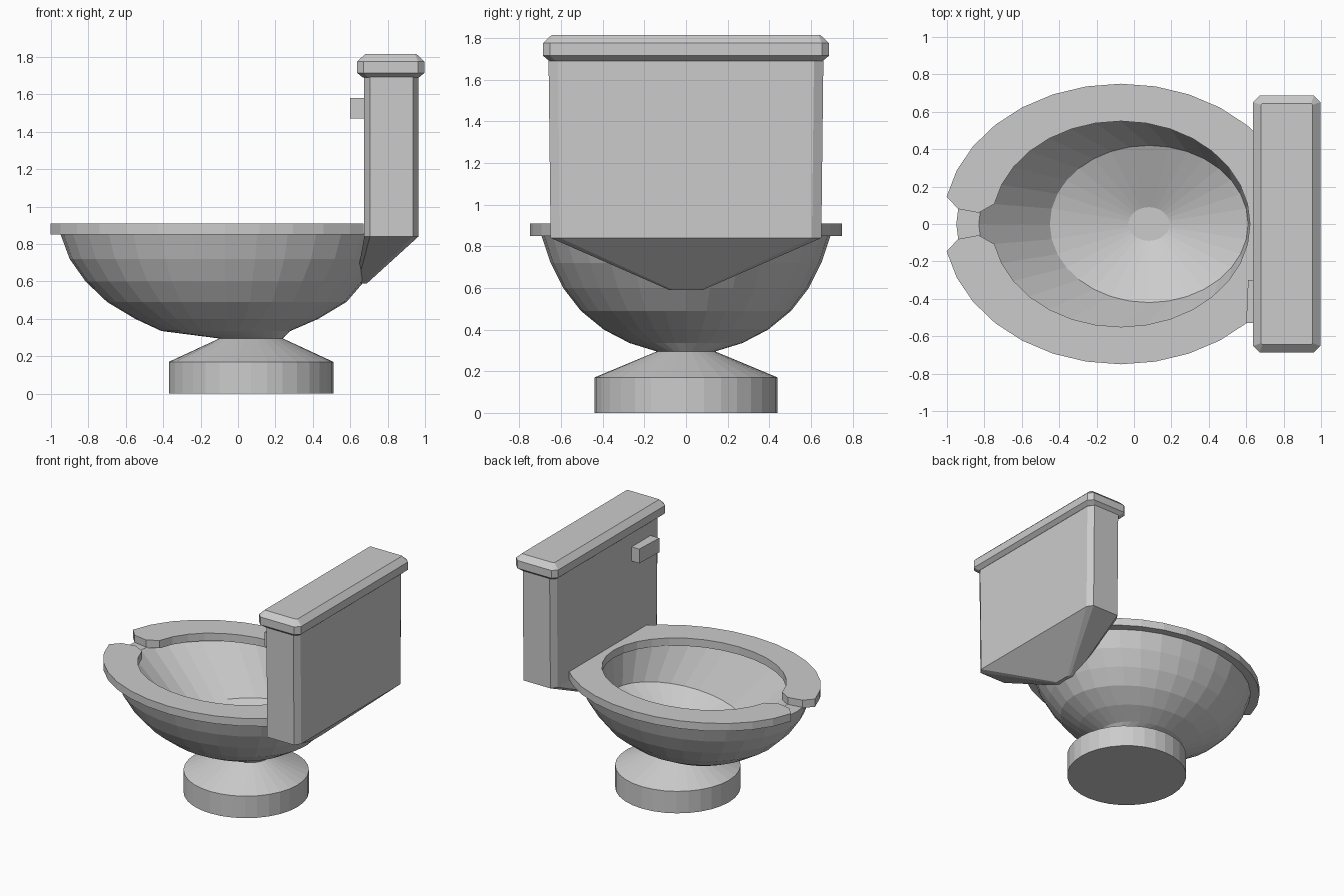
import bpy, bmesh
from math import sin, cos, pi

if "Cube" in bpy.data.objects:
    bpy.data.objects.remove(bpy.data.objects["Cube"])

N = 32


def loft(name, rings):
    """Skin a list of equal-length point rings and cap both ends."""
    bm = bmesh.new()
    loops = [[bm.verts.new(p) for p in ring] for ring in rings]
    for a, b in zip(loops, loops[1:]):
        n = len(a)
        for i in range(n):
            j = (i + 1) % n
            bm.faces.new((a[i], a[j], b[j], b[i]))
    bm.faces.new(loops[0])
    bm.faces.new(loops[-1])
    bmesh.ops.recalc_face_normals(bm, faces=bm.faces)
    mesh = bpy.data.meshes.new(name)
    bm.to_mesh(mesh)
    bm.free()
    obj = bpy.data.objects.new(name, mesh)
    bpy.context.collection.objects.link(obj)
    return obj


def oval(cx, a, b, z, tilt=0.0):
    ts = [2 * pi * i / N for i in range(N)]
    return [(cx + a * cos(t), b * sin(t), z + tilt * a * cos(t)) for t in ts]


def chamfered(x0, x1, y, z, cx, cy):
    """Rectangle with cut corners."""
    return [(x0 + cx, -y, z), (x1 - cx, -y, z), (x1, -y + cy, z), (x1, y - cy, z),
            (x1 - cx, y, z), (x0 + cx, y, z), (x0, y - cy, z), (x0, -y + cy, z)]


# Pedestal and hollow bowl, from the floor up the outside and down the inside
loft("pedestal_and_bowl", [oval(*r) for r in [
    (0.07, 0.44, 0.44, 0.0),
    (0.07, 0.44, 0.44, 0.17),
    (0.07, 0.17, 0.14, 0.295),
    (-0.065, 0.345, 0.27, 0.335),
    (-0.06, 0.49, 0.395, 0.40),
    (-0.06, 0.64, 0.505, 0.49),
    (-0.07, 0.745, 0.59, 0.60),
    (-0.07, 0.83, 0.65, 0.72),
    (-0.07, 0.88, 0.695, 0.855),
    (-0.10, 0.73, 0.575, 0.855),
    (0.08, 0.53, 0.42, 0.55, 0.12),
    (0.08, 0.11, 0.09, 0.40)]])

# Seat: open at the front, cut straight at the back
def seat_point(a, b, t):
    return (-0.07 + a * cos(t), b * sin(t))

step = 2 * pi / N
cut = 0.678
outer_angles = [k * step for k in range(15, 3, -1)] + [cut, -cut] + [-k * step for k in range(4, 16)]
outline = [seat_point(0.95, 0.75, t) for t in outer_angles]
outline += [(-0.94, -0.08), (-0.83, -0.06)]
outline += [seat_point(0.69, 0.55, k * step) for k in range(-15, 16)]
outline += [(-0.83, 0.06), (-0.94, 0.08)]
loft("seat", [[(x, y, z) for x, y in outline] for z in (0.85, 0.91)])

# Tank with its tapered underside running into the bowl
loft("tank", [
    chamfered(0.63, 0.69, 0.08, 0.59, 0.01, 0.02),
    chamfered(0.675, 0.965, 0.65, 0.84, 0.03, 0.045),
    chamfered(0.675, 0.965, 0.66, 1.70, 0.03, 0.045)])

# Lid with bevelled top and bottom edges
loft("tank_lid", [chamfered(0.637 + i, 0.997 - i, 0.687 - i, z, c, c) for i, z, c in [
    (0.03, 1.69, 0.03), (0.0, 1.715, 0.035), (0.0, 1.775, 0.035), (0.042, 1.815, 0.008)]])

# Flush lever on the tank front
loft("flush_lever", [[(0.60 + d, y, 1.47), (0.69, y, 1.47), (0.69, y, 1.58), (0.60 + d, y, 1.58)]
                     for y, d in ((-0.53, 0.0), (-0.30, 0.01))])
